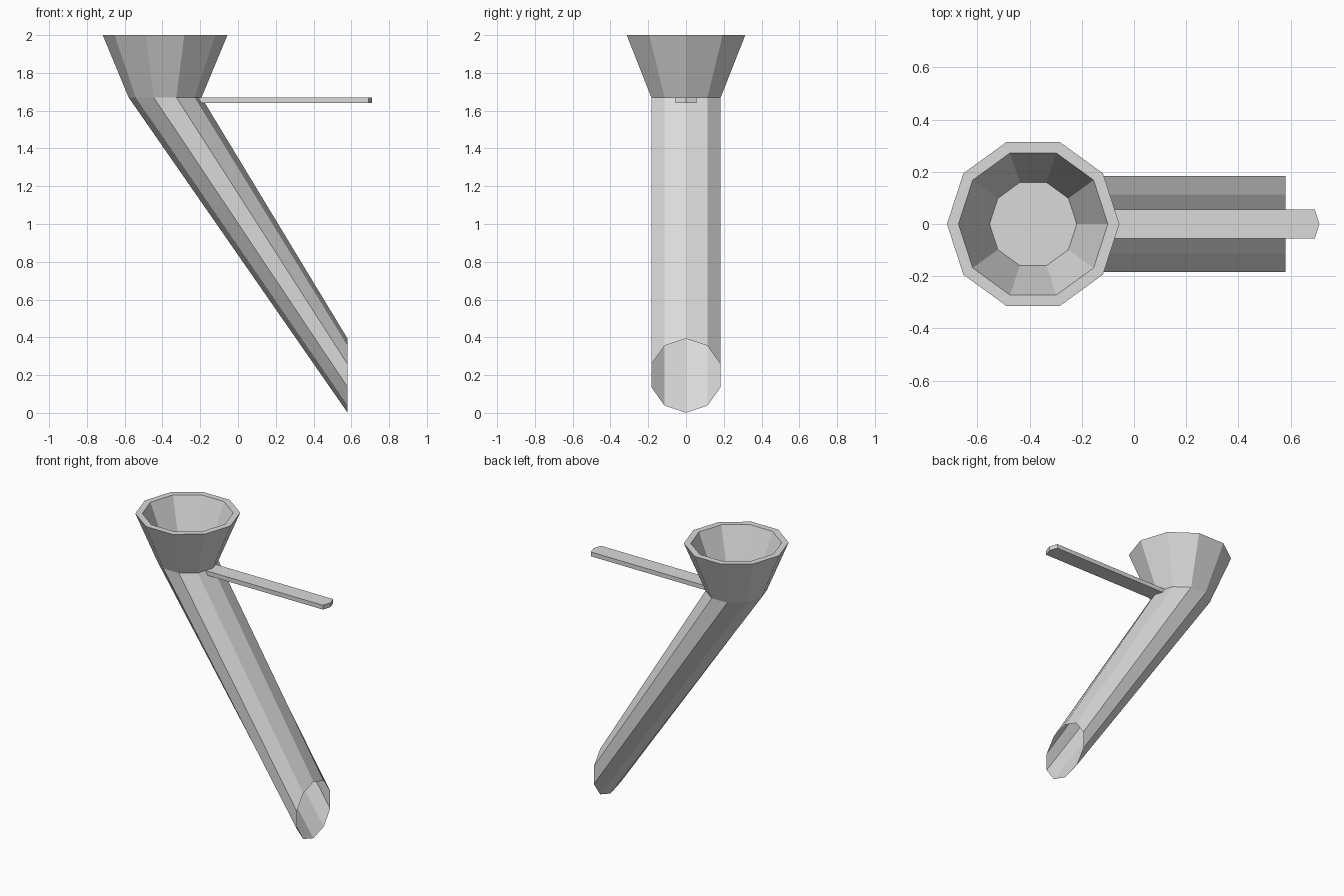
import bpy, bmesh
from math import cos, sin, pi
from mathutils import Vector

cube = bpy.data.objects.get("Cube")
if cube:
    bpy.data.objects.remove(cube)

SIDES = 10
AXIS_X = -0.386      # centre of the cup
NECK_R, NECK_Z = 0.193, 1.67

grey = bpy.data.materials.new("plain grey")
grey.use_nodes = True
colour = (0.7, 0.7, 0.7, 1)
grey.diffuse_color = colour
grey.node_tree.nodes["Principled BSDF"].inputs["Base Color"].default_value = colour


def finish(name, bm):
    mesh = bpy.data.meshes.new(name)
    bm.to_mesh(mesh)
    bm.free()
    mesh.materials.append(grey)
    obj = bpy.data.objects.new(name, mesh)
    bpy.context.collection.objects.link(obj)
    return obj


def ring(bm, radius, z):
    """Horizontal ten-sided ring around the cup axis."""
    angles = [2 * pi * i / SIDES for i in range(SIDES)]
    return [bm.verts.new((AXIS_X + radius * cos(a), radius * sin(a), z)) for a in angles]


def bridge(bm, low, high):
    for i in range(SIDES):
        j = (i + 1) % SIDES
        bm.faces.new((low[i], low[j], high[j], high[i]))


# Cup: outer wall, flat rim, inner wall and floor
bm = bmesh.new()
rings = [ring(bm, r, z) for r, z in ((NECK_R, NECK_Z), (0.33, 2), (0.286, 2), (0.167, 1.7))]
for low, high in zip(rings, rings[1:]):
    bridge(bm, low, high)
bm.faces.new(rings[-1])
finish("funnel_cup", bm)

# Slanted open tube: neck ring sheared down to an upright end
bm = bmesh.new()
neck = ring(bm, NECK_R, NECK_Z)
end = [bm.verts.new((0.58, v.co.y, 0.197 + (v.co.x - AXIS_X) * 1.015)) for v in neck]
bridge(bm, end, neck)
finish("spout_tube", bm)

# Flat handle bar with a shallow pointed tip
bm = bmesh.new()
outline = [(-0.212, -0.056), (0.692, -0.056), (0.71, 0), (0.692, 0.056), (-0.212, 0.056), (-0.195, 0)]
base = bm.faces.new([bm.verts.new((x, y, 1.64)) for x, y in outline])
top = bmesh.ops.extrude_face_region(bm, geom=[base])
bmesh.ops.translate(bm, vec=Vector((0, 0, 0.03)),
                    verts=[g for g in top["geom"] if isinstance(g, bmesh.types.BMVert)])
bmesh.ops.recalc_face_normals(bm, faces=bm.faces)
finish("handle_bar", bm)
